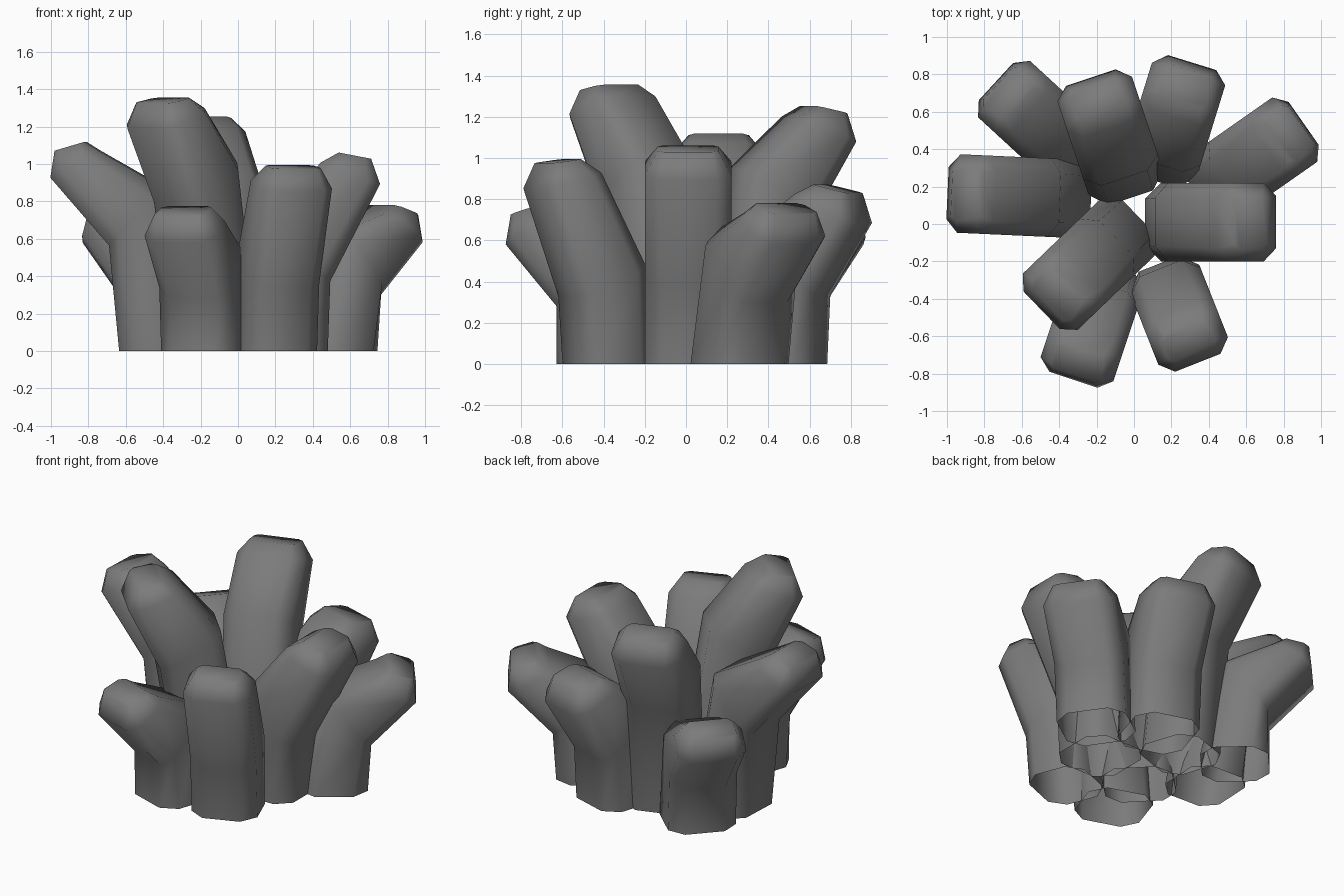
import bpy, bmesh, math
from mathutils import Vector

cube = bpy.data.objects.get("Cube")
if cube:
    bpy.data.objects.remove(cube, do_unlink=True)

stone = bpy.data.materials.new("grey_stone")
stone.use_nodes = True
grey = (0.2, 0.2, 0.2, 1)
stone.diffuse_color = grey
stone.node_tree.nodes["Principled BSDF"].inputs["Base Color"].default_value = grey


def ring(bm, centre, out, tilt, depth, width, chamfer):
    """Chamfered rectangle whose outer side dips by the tilt angle."""
    side = Vector((-out.y, out.x, 0))
    along = out * math.cos(tilt) - Vector((0, 0, math.sin(tilt)))
    a, b, c = depth / 2, width / 2, chamfer
    outline = [(a, b - c), (a - c, b), (c - a, b), (-a, b - c),
               (-a, c - b), (c - a, -b), (a - c, -b), (a, c - b)]
    return [bm.verts.new(centre + along * p + side * q) for p, q in outline]


def column(name, base, tip, bend_z, bend_out, width=0.42, depth=0.4):
    base, tip = Vector((*base, 0)), Vector(tip)
    out = Vector((tip.x - base.x, tip.y - base.y, 0))
    bend = base + out * bend_out
    bend.z = bend_z
    out.normalize()
    lean = (tip - bend).angle(Vector((0, 0, 1)))
    cap = tip + out * 0.025 + Vector((0, 0, 0.095))
    bm = bmesh.new()
    rings = [
        ring(bm, base, out, 0, depth, width, 0.085),
        ring(bm, bend, out, lean * 0.95, depth * 1.06, width, 0.08),
        ring(bm, tip, out, lean * 0.6, depth * (0.95 - lean * 0.25), width, 0.07),
        ring(bm, cap, out, lean * 0.33, depth * 0.42, width * 0.7, 0.03),
    ]
    for low, high in zip(rings, rings[1:]):
        for i in range(8):
            j = (i + 1) % 8
            bm.faces.new((low[i], low[j], high[j], high[i]))
    bm.faces.new(rings[-1])  # cap; the foot stays open
    bmesh.ops.recalc_face_normals(bm, faces=bm.faces)
    mesh = bpy.data.meshes.new(name)
    bm.to_mesh(mesh)
    bm.free()
    mesh.materials.append(stone)
    obj = bpy.data.objects.new(name, mesh)
    bpy.context.collection.objects.link(obj)
    bpy.ops.object.select_all(action="DESELECT")
    obj.select_set(True)
    bpy.context.view_layer.objects.active = obj
    bpy.ops.object.shade_smooth_by_angle(angle=math.radians(75))


# Tall inner columns
column("centre_column", (-0.12, -0.1), (-0.385, -0.355, 1.245), 0.9, 0.4, 0.42)
column("back_column", (-0.08, 0.33), (-0.185, 0.645, 1.14), 0.82, 0.25)

# Outer columns, going round
column("left_side_column", (0.27, 0.01), (0.6, 0.01, 0.95), 0.49, 0.1, 0.42, 0.42)
column("right_side_column", (-0.43, 0.14), (-0.87, 0.16, 1.0), 0.72, 0.25)
column("front_left_column", (0.2, -0.385), (0.285, -0.6, 0.89), 0.4, 0.1, 0.4, 0.37)
column("front_right_column", (-0.18, -0.4), (-0.285, -0.715, 0.655), 0.44, 0.18, 0.41)
column("back_left_column", (0.18, 0.44), (0.265, 0.715, 0.755), 0.48, 0.18, 0.41, 0.44)
column("left_back_column", (0.51, 0.26), (0.81, 0.47, 0.66), 0.47, 0.25)
column("right_back_column", (-0.4, 0.45), (-0.65, 0.68, 0.655), 0.46, 0.2, 0.41)
